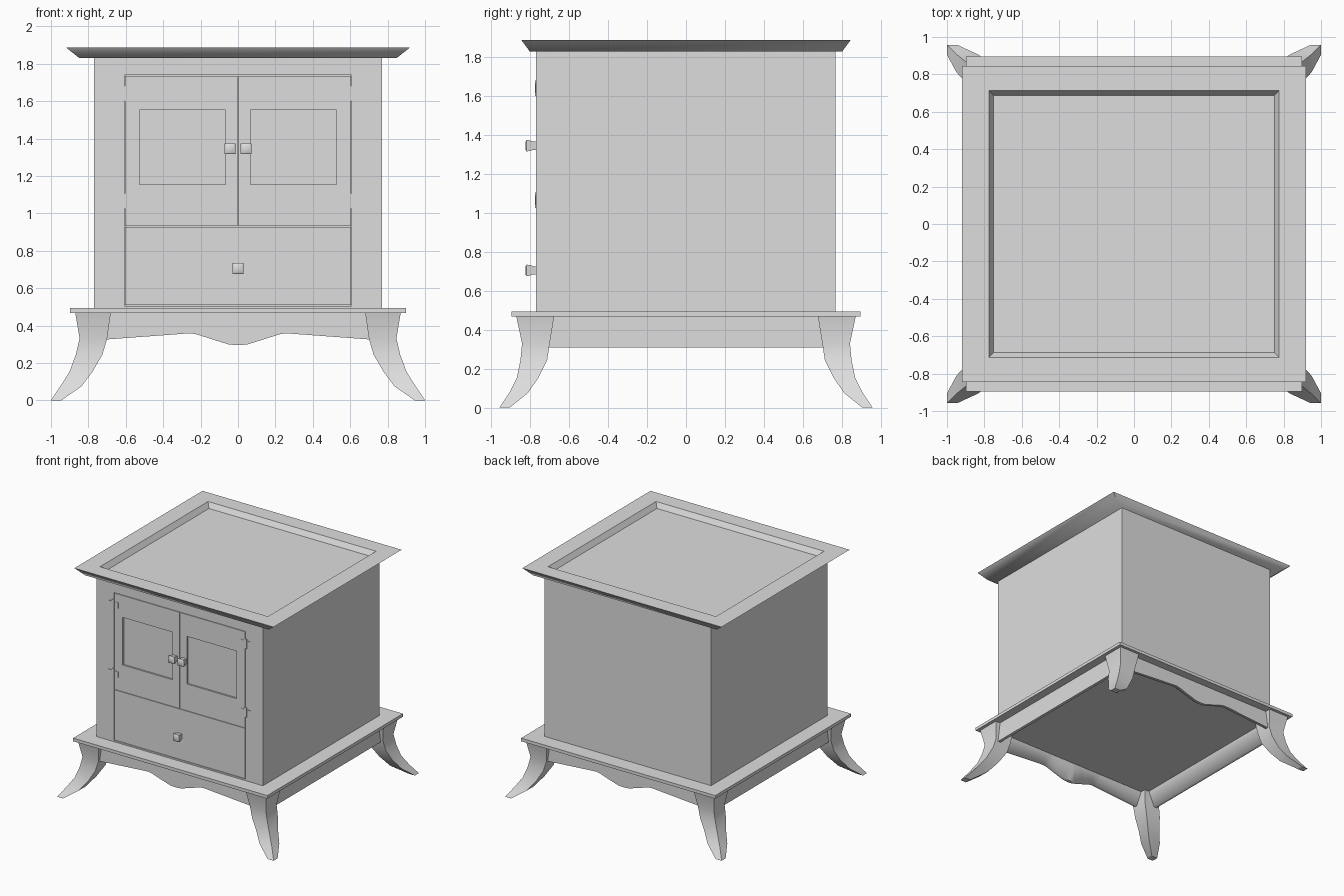
import bpy
import bmesh

old = bpy.data.objects.get("Cube")
if old:
    bpy.data.objects.remove(old, do_unlink=True)

GREY = (0.73, 0.73, 0.73, 1)
mat = bpy.data.materials.new("plain_grey")
mat.use_nodes = True
mat.diffuse_color = GREY
mat.node_tree.nodes["Principled BSDF"].inputs["Base Color"].default_value = GREY


def finish(name, bm, smooth):
    bmesh.ops.recalc_face_normals(bm, faces=bm.faces)
    mesh = bpy.data.meshes.new(name)
    bm.to_mesh(mesh)
    bm.free()
    mesh.materials.append(mat)
    ob = bpy.data.objects.new(name, mesh)
    bpy.context.collection.objects.link(ob)
    bpy.ops.object.select_all(action='DESELECT')
    ob.select_set(True)
    bpy.context.view_layer.objects.active = ob
    if smooth:
        bpy.ops.object.shade_smooth_by_angle(angle=smooth)
    return ob


def loft(name, rings, smooth=0, caps=True):
    """Skin a stack of point rings; without caps the last ring joins the first."""
    bm = bmesh.new()
    vs = [[bm.verts.new(p) for p in ring] for ring in rings]
    n = len(vs[0])
    pairs = list(zip(vs, vs[1:]))
    if caps:
        bm.faces.new(vs[0])
        bm.faces.new(vs[-1])
    else:
        pairs.append((vs[-1], vs[0]))
    for a, b in pairs:
        for i in range(n):
            j = (i + 1) % n
            bm.faces.new((a[i], a[j], b[j], b[i]))
    return finish(name, bm, smooth)


def flat_rect(hx, hy, z):
    return [(-hx, -hy, z), (hx, -hy, z), (hx, hy, z), (-hx, hy, z)]


def upright_rect(x0, x1, z0, z1, y):
    return [(x0, y, z0), (x1, y, z0), (x1, y, z1), (x0, y, z1)]


def panel(name, x0, x1, z0, z1, y0, y1):
    return loft(name, [upright_rect(x0, x1, z0, z1, y) for y in (y0, y1)])


FRONT = -0.77
RECESS = FRONT + 0.014

# Body with a shallow opening in the front
body = panel("body", -0.77, 0.77, 0.485, 1.835, FRONT, 0.768)
cutter = panel("opening_cutter", -0.608, 0.608, 0.505, 1.739, FRONT - 0.1, RECESS)
cutter.hide_render = True
mod = body.modifiers.new("opening", 'BOOLEAN')
mod.operation = 'DIFFERENCE'
mod.solver = 'EXACT'
mod.object = cutter
bpy.context.view_layer.objects.active = body
bpy.ops.object.modifier_apply(modifier=mod.name)
bpy.data.objects.remove(cutter, do_unlink=True)

# Drawer front, with a hairline gap around it
panel("drawer_front", -0.604, 0.604, 0.509, 0.928, FRONT, RECESS + 0.01)


def knob(name, x, z):
    profile = ((0.021, 0.01), (0.021, -0.012), (0.028, -0.036), (0.029, -0.048), (0.02, -0.055))
    loft(name, [upright_rect(x - r, x + r, z - r, z + r, FRONT + d) for r, d in profile], 0.7)


knob("drawer_knob", 0, 0.705)

for side, s in (("left", 1), ("right", -1)):
    # Door frame around a recessed window
    def span(a, b):
        return sorted((s * a, s * b))
    outer = (*span(0.002, 0.604), 0.932, 1.735)
    inner = (*span(0.066, 0.526), 1.155, 1.552)
    back = RECESS + 0.005
    loft(side + "_door", [upright_rect(*outer, back), upright_rect(*outer, FRONT),
                          upright_rect(*inner, FRONT), upright_rect(*inner, back)], caps=False)
    knob(side + "_door_knob", s * 0.043, 1.345)
    # Hinges: a barrel with a leaf on each side
    for level, z in (("upper", 1.64), ("lower", 1.065)):
        name = side + "_" + level + "_hinge"
        panel(name + "_barrel", *span(0.6, 0.624), z - 0.04, z + 0.04, FRONT - 0.006, FRONT)
        for part, a, b in (("inner", 0.565, 0.6), ("outer", 0.624, 0.66)):
            panel(name + "_" + part + "_leaf", *span(a, b), z - 0.024, z + 0.024,
                  FRONT - 0.004, FRONT)

# Top slab with flared edges and a sunken tray
loft("top_slab", [flat_rect(0.848, 0.803, 1.83), flat_rect(0.92, 0.845, 1.887),
                  flat_rect(0.776, 0.713, 1.887), flat_rect(0.75, 0.688, 1.845)], 1.0)

# Base plate and the floor closing the space between the aprons
loft("base_plate", [flat_rect(0.897, 0.895, z) for z in (0.467, 0.493)])
FLOOR = 0.418
loft("underside_floor", [flat_rect(0.75, 0.75, z) for z in (FLOOR, 0.47)])


def apron(name, edge, place):
    """Lower edge as (along, z); the inner face slopes up to the floor."""
    rings = []
    for depth, lifted in ((0.825, False), (0.8, False), (0.73, True)):
        low = [(a, FLOOR if lifted else z) for a, z in edge]
        rings.append([place(a, depth, z) for a, z in low + [(0.8, 0.47), (-0.8, 0.47)]])
    loft(name, rings, 1.0)


# Scalloped aprons at front and back, straight ones at the sides
half = [(0.8, 0.32), (0.7, 0.326), (0.28, 0.357), (0.25, 0.358), (0.22, 0.353),
        (0.14, 0.327), (0.05, 0.299)]
scallop = [(-x, z) for x, z in half] + [(0, 0.295)] + half[::-1]
straight = [(-0.8, 0.309), (0.8, 0.309)]
for name, s in (("front", -1), ("back", 1)):
    apron(name + "_apron", scallop, lambda a, d, z: (a, s * d, z))
for name, s in (("left", 1), ("right", -1)):
    apron(name + "_apron", straight, lambda a, d, z: (s * d, a, z))

# Splayed square legs: height, outer x, inner x, outer y, inner y
leg = [(0.47, 0.87, 0.68, 0.872, 0.677), (0.33, 0.847, 0.70, 0.842, 0.70),
       (0.245, 0.867, 0.725, 0.85, 0.713), (0.155, 0.90, 0.777, 0.868, 0.757),
       (0.075, 0.95, 0.837, 0.908, 0.812), (0, 1.0, 0.945, 0.958, 0.905)]
for fb, sy in (("front", -1), ("back", 1)):
    for lr, sx in (("left", 1), ("right", -1)):
        rings = []
        for z, xo, xi, yo, yi in leg:
            ring = [(xo, yo), (xi, yo), (xi, yi), (xo, yi)]
            rings.append([(sx * x, sy * y, z) for x, y in ring])
        loft(fb + "_" + lr + "_leg", rings, 0.6)
